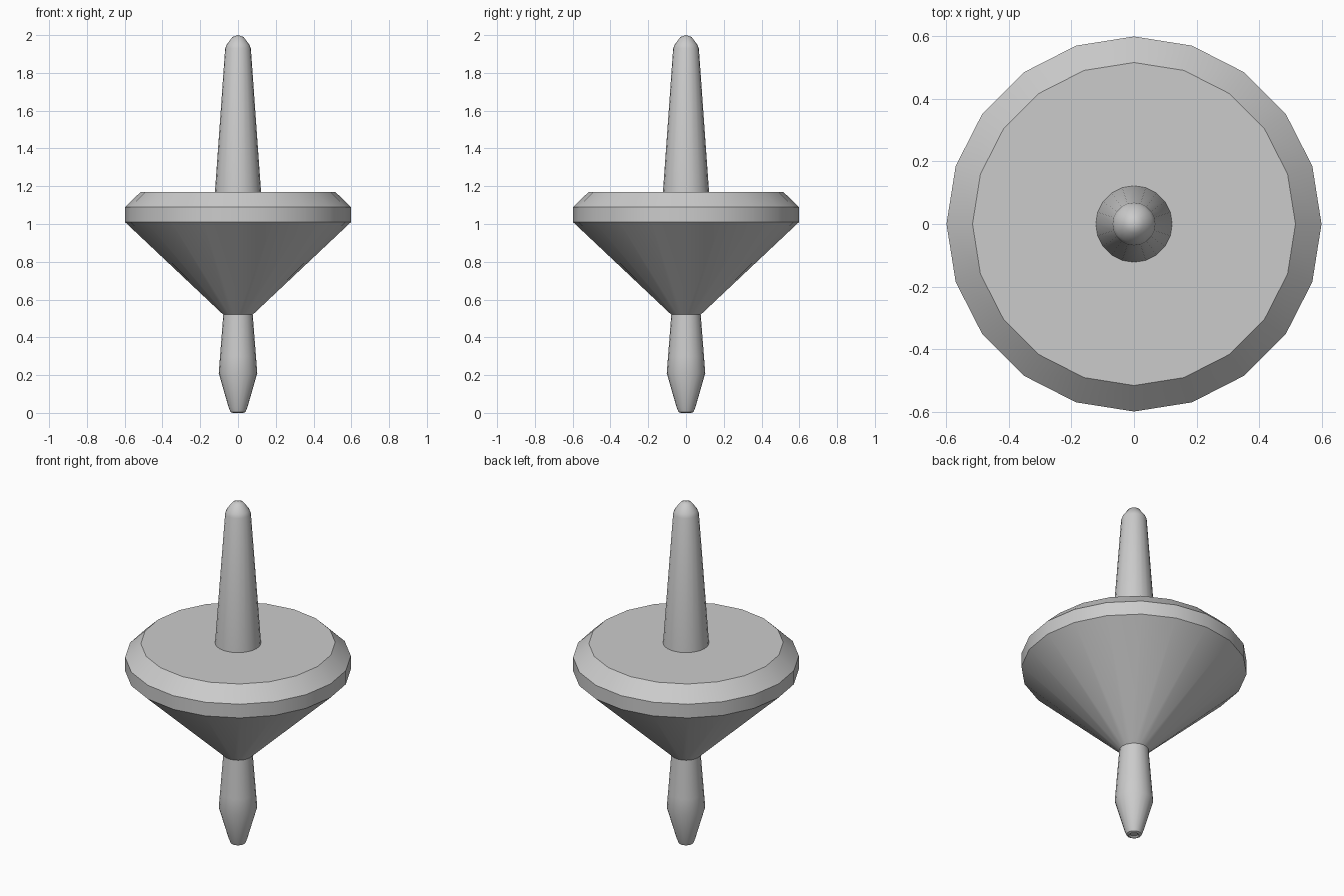
import bpy, bmesh, math

if "Cube" in bpy.data.objects:
    bpy.data.objects.remove(bpy.data.objects["Cube"])

grey = bpy.data.materials.new("light_grey")
grey.diffuse_color = (0.6, 0.6, 0.6, 1)
grey.use_nodes = True
grey.node_tree.nodes["Principled BSDF"].inputs["Base Color"].default_value = grey.diffuse_color


def lathe(name, profile, sides, smooth_angle):
    """Revolve (radius, height) points around z; radius 0 makes a pole."""
    bm = bmesh.new()
    rings = []
    for r, z in profile:
        if r == 0:
            rings.append([bm.verts.new((0, 0, z))] * sides)
        else:
            rings.append([bm.verts.new((r * math.cos(a), r * math.sin(a), z))
                          for a in (math.tau * i / sides for i in range(sides))])
    for low, high in zip(rings, rings[1:]):
        for i in range(sides):
            j = (i + 1) % sides
            corners = list(dict.fromkeys((low[i], low[j], high[j], high[i])))
            bm.faces.new(corners)
    bmesh.ops.recalc_face_normals(bm, faces=bm.faces)
    mesh = bpy.data.meshes.new(name)
    bm.to_mesh(mesh)
    bm.free()
    mesh.materials.append(grey)
    obj = bpy.data.objects.new(name, mesh)
    bpy.context.collection.objects.link(obj)
    bpy.ops.object.select_all(action='DESELECT')
    obj.select_set(True)
    bpy.context.view_layer.objects.active = obj
    bpy.ops.object.shade_smooth_by_angle(angle=math.radians(smooth_angle))
    return obj


# Spinning top: tip, conical body, bevelled rim, flat top and tapered handle
lathe("spinning_top", [
    (0, 0.008), (0.02, 0.008), (0.028, 0.0), (0.04, 0.005), (0.05, 0.03),
    (0.102, 0.21), (0.095, 0.30), (0.078, 0.52),
    (0.598, 1.01), (0.598, 1.09), (0.515, 1.17),
    (0.122, 1.17), (0.068, 1.93), (0.06, 1.95), (0.03, 1.99), (0, 2.0),
], 20, 35)
